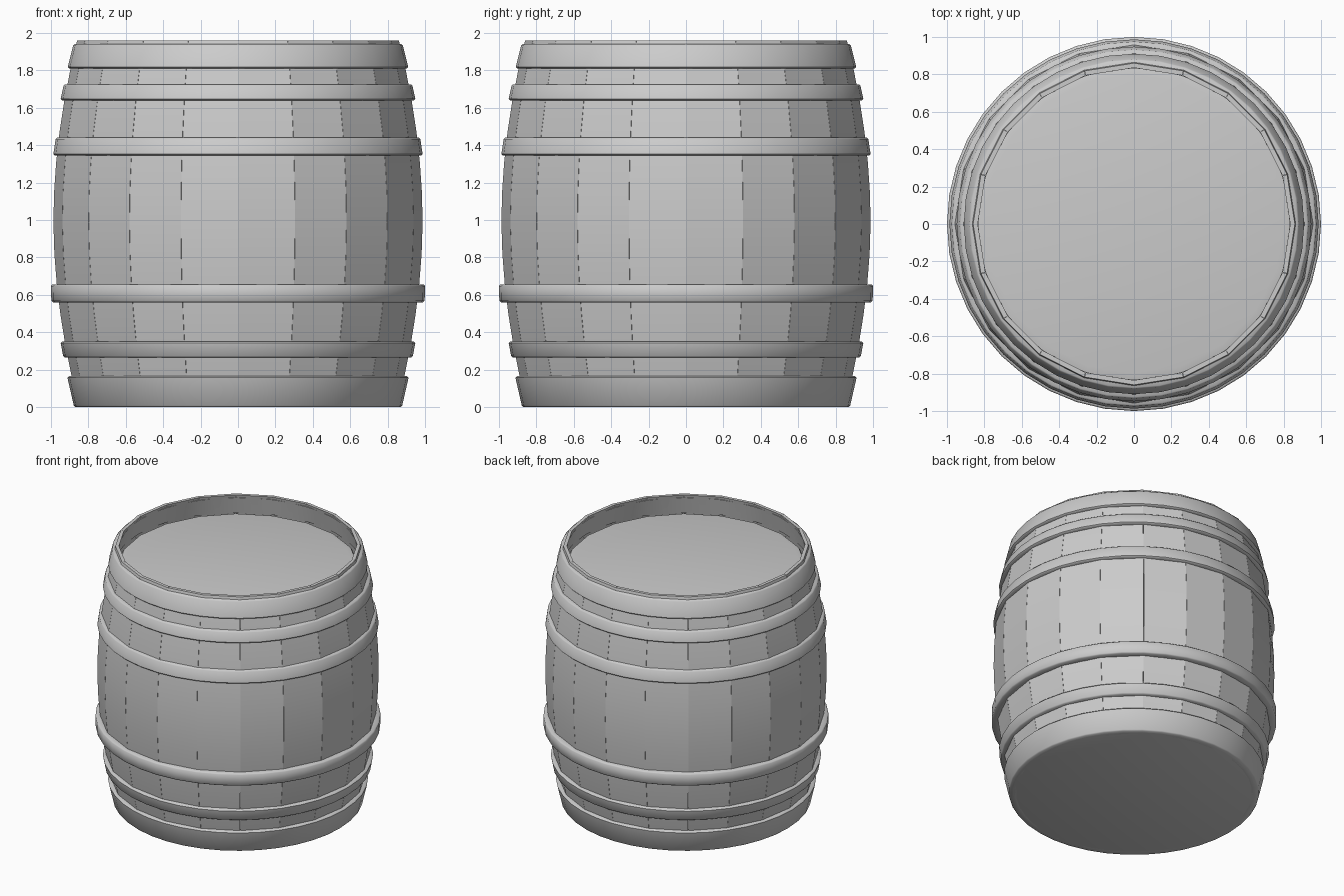
import bpy, bmesh, math
from mathutils import Vector

cube = bpy.data.objects.get("Cube")
if cube:
    bpy.data.objects.remove(cube, do_unlink=True)

STAVES = 20
HOOP_SIDES = 40

grey = bpy.data.materials.new("plain_grey")
grey.use_nodes = True
COLOUR = (0.6, 0.6, 0.6, 1)
grey.diffuse_color = COLOUR
grey.node_tree.nodes["Principled BSDF"].inputs["Base Color"].default_value = COLOUR


def finish(name, bm, angle=40):
    bmesh.ops.recalc_face_normals(bm, faces=bm.faces)
    mesh = bpy.data.meshes.new(name)
    bm.to_mesh(mesh)
    bm.free()
    mesh.materials.append(grey)
    obj = bpy.data.objects.new(name, mesh)
    bpy.context.collection.objects.link(obj)
    bpy.ops.object.select_all(action='DESELECT')
    obj.select_set(True)
    bpy.context.view_layer.objects.active = obj
    bpy.ops.object.shade_smooth_by_angle(angle=math.radians(angle))
    return obj


def ring(bm, r, z, sides):
    return [bm.verts.new((r * math.sin(math.tau * i / sides),
                          r * math.cos(math.tau * i / sides), z)) for i in range(sides)]


def lathe(name, profile, sides, closed=False, angle=40):
    """Revolve (radius, z) points; an open profile gets caps at both ends."""
    bm = bmesh.new()
    rings = [ring(bm, r, z, sides) for r, z in profile]
    pairs = list(zip(rings, rings[1:]))
    if closed:
        pairs.append((rings[-1], rings[0]))
    for a, b in pairs:
        for i in range(sides):
            j = (i + 1) % sides
            bm.faces.new((a[i], a[j], b[j], b[i]))
    if not closed:
        bm.faces.new(rings[0])
        bm.faces.new(rings[-1])
    return finish(name, bm, angle)


def bulge(z):
    """Outer radius of the barrel at a height."""
    t = abs(z - 1.0) / 0.96
    return 0.987 - 0.127 * t ** 1.9


# Staves: curved planks with thin bevelled seams
def staves():
    bm = bmesh.new()
    heights = [0.01 + 1.95 * k / 12 for k in range(13)]
    half = math.pi / STAVES
    for s in range(STAVES):
        mid = math.tau * (s + 0.5) / STAVES
        rows = []
        for z in heights:
            r = bulge(z)
            row = []
            for radius, side in ((r - 0.025, -1), (r, -1), (r, 1), (r - 0.025, 1)):
                a = mid + side * (half - 0.0008)
                row.append(bm.verts.new((radius * math.sin(a), radius * math.cos(a), z)))
            rows.append(row)
        for a, b in zip(rows, rows[1:]):
            for i in range(4):
                j = (i + 1) % 4
                bm.faces.new((a[i], a[j], b[j], b[i]))
        bm.faces.new(rows[0])
        bm.faces.new(rows[-1])
    seams = [e for e in bm.edges if len(e.link_faces) == 2
             and e.calc_face_angle(0) > 1.0
             and abs(e.verts[0].co.z - e.verts[1].co.z) > 0.1
             and all(v.co.xy.length > bulge(v.co.z) - 0.01 for v in e.verts)]
    bmesh.ops.bevel(bm, geom=seams, offset=0.006, segments=2, affect='EDGES')
    return finish("staves", bm)


staves()

# Recessed lid and flat base
lathe("lid", [(0.82, 1.77), (0.845, 1.80), (0.835, 1.815), (0.80, 1.822)], STAVES)
lathe("base", [(0.84, 0.06), (0.865, 0.02), (0.865, 0.005), (0.85, 0.0)], HOOP_SIDES)

# Hoops: (name, bottom z, top z, bottom radius, top radius)
HOOPS = [
    ("top_hoop", 1.81, 1.94, 0.91, 0.882),
    ("upper_hoop", 1.64, 1.725, 0.948, 0.933),
    ("upper_belly_hoop", 1.345, 1.44, 0.987, 0.975),
    ("lower_belly_hoop", 0.56, 0.655, 0.998, 1.0),
    ("lower_hoop", 0.265, 0.35, 0.935, 0.948),
    ("bottom_hoop", 0.0, 0.165, 0.878, 0.912),
]
for name, z0, z1, r0, r1 in HOOPS:
    b = 0.008
    lathe(name, [(r0 - 0.05, z0), (r0 - b, z0), (r0, z0 + b),
                 (r1, z1 - b), (r1 - b, z1), (r1 - 0.05, z1)], HOOP_SIDES, closed=True, angle=50)
